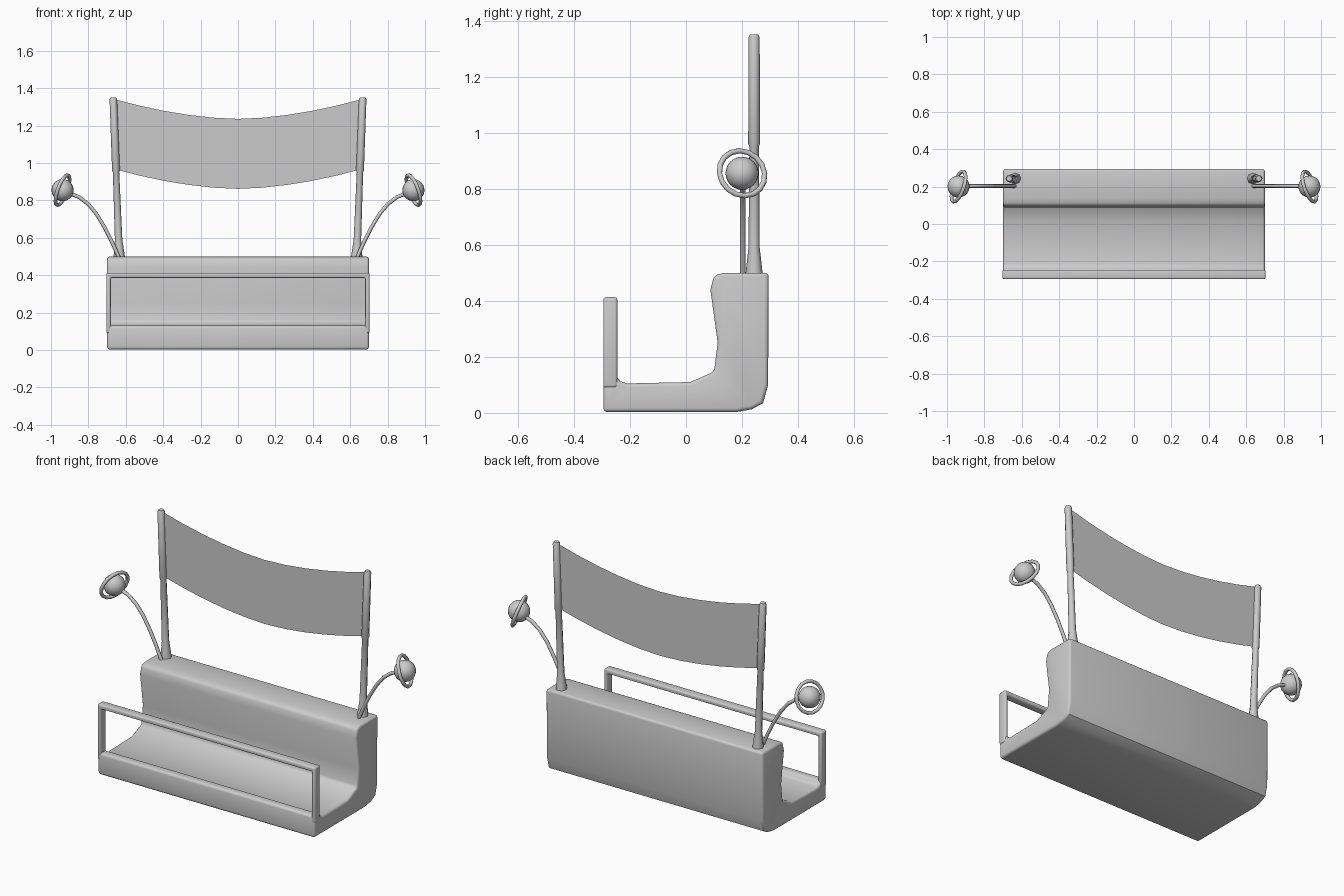
import bpy, bmesh, math
from mathutils import Vector

if "Cube" in bpy.data.objects:
    bpy.data.objects.remove(bpy.data.objects["Cube"])


def smooth(obj, angle=40):
    bpy.ops.object.select_all(action='DESELECT')
    obj.select_set(True)
    bpy.context.view_layer.objects.active = obj
    bpy.ops.object.shade_smooth_by_angle(angle=math.radians(angle))


def finish(name, bm):
    mesh = bpy.data.meshes.new(name)
    bm.to_mesh(mesh)
    bm.free()
    obj = bpy.data.objects.new(name, mesh)
    bpy.context.collection.objects.link(obj)
    smooth(obj)
    return obj


def prism(name, points, sweep, bevel):
    """Extrude a closed outline along sweep and round its sharp edges."""
    bm = bmesh.new()
    face = bm.faces.new([bm.verts.new(p) for p in points])
    ext = bmesh.ops.extrude_face_region(bm, geom=[face], use_keep_orig=True)
    verts = [g for g in ext['geom'] if isinstance(g, bmesh.types.BMVert)]
    bmesh.ops.translate(bm, verts=verts, vec=sweep)
    bmesh.ops.recalc_face_normals(bm, faces=bm.faces)
    sharp = [e for e in bm.edges if e.calc_face_angle(0) > math.radians(50)]
    bmesh.ops.bevel(bm, geom=sharp, offset=bevel, segments=3, profile=0.5,
                    affect='EDGES', clamp_overlap=True)
    return finish(name, bm)


def tube(name, points, radii, kind='POLY'):
    """Round eight-sided tube through points, with a radius for each."""
    curve = bpy.data.curves.new(name, 'CURVE')
    curve.dimensions = '3D'
    curve.bevel_depth = 1
    curve.bevel_resolution = 2
    curve.use_fill_caps = True
    spline = curve.splines.new(kind)
    spline.points.add(len(points) - 1)
    for pt, co, r in zip(spline.points, points, radii):
        pt.co = (*co, 1)
        pt.radius = r
    obj = bpy.data.objects.new(name, curve)
    bpy.context.collection.objects.link(obj)
    bpy.ops.object.select_all(action='DESELECT')
    obj.select_set(True)
    bpy.context.view_layer.objects.active = obj
    bpy.ops.object.convert(target='MESH')
    obj = bpy.context.object
    smooth(obj, 50)
    return obj


# Bench body: floor, backrest and front lip
profile = [(-.295, .003), (.18, .003), (.235, .013), (.275, .035), (.293, .1),
           (.295, .5), (.135, .5), (.10, .49), (.087, .44), (.113, .25),
           (.10, .147), (.015, .11), (-.21, .105), (-.235, .113),
           (-.245, .13), (-.295, .13)]
prism("seat_body", [(-.70, y, z) for y, z in profile], (1.40, 0, 0), .014)

# Open safety bar frame at the front
frame = [(-.703, .09), (-.703, .413), (.703, .413), (.703, .09),
         (.68, .09), (.68, .386), (-.68, .386), (-.68, .09)]
prism("safety_bar", [(x, -.295, z) for x, z in frame], (0, .05, 0), .009)

# Sagging cloth banner between the poles
bm = bmesh.new()
rows = []
for i in range(11):
    t = i / 5 - 1
    lift = .105 * abs(t) ** 1.75
    rows.append([bm.verts.new((t * .66, .243, z + lift)) for z in (.862, 1.236)])
for a, b in zip(rows, rows[1:]):
    bm.faces.new((a[0], b[0], b[1], a[1]))
finish("banner", bm)

for s, side in ((-1, "left"), (1, "right")):
    # Pole with flared foot and thicker banner sleeve
    levels = [(.49, .031), (.52, .028), (.59, .02), (.95, .017),
              (.96, .021), (1.34, .02), (1.35, .015)]
    tube(side + "_pole",
         [(s * (.635 + .032 * (z - .5) / .85), .243, z) for z, r in levels],
         [r for z, r in levels])

    # Bent stem carrying the ball
    path = [(.635, .49), (.67, .57), (.71, .65), (.755, .725), (.80, .78),
            (.85, .818), (.92, .845)]
    tube(side + "_stem", [(s * x, .203, z) for x, z in path], [.010] * len(path))

    # Ball with a tilted ring
    centre = Vector((s * .938, .2, .855))
    bpy.ops.mesh.primitive_uv_sphere_add(segments=20, ring_count=12, radius=.059,
                                         location=centre)
    ball = bpy.context.object
    ball.name = side + "_ball"
    smooth(ball, 60)
    axis = Vector((-s, -.34, -.37))
    bpy.ops.mesh.primitive_torus_add(
        major_segments=16, minor_segments=8, major_radius=.085, minor_radius=.010,
        location=centre, rotation=axis.to_track_quat('Z', 'Y').to_euler())
    ring = bpy.context.object
    ring.name = side + "_ball_ring"
    smooth(ring, 60)
